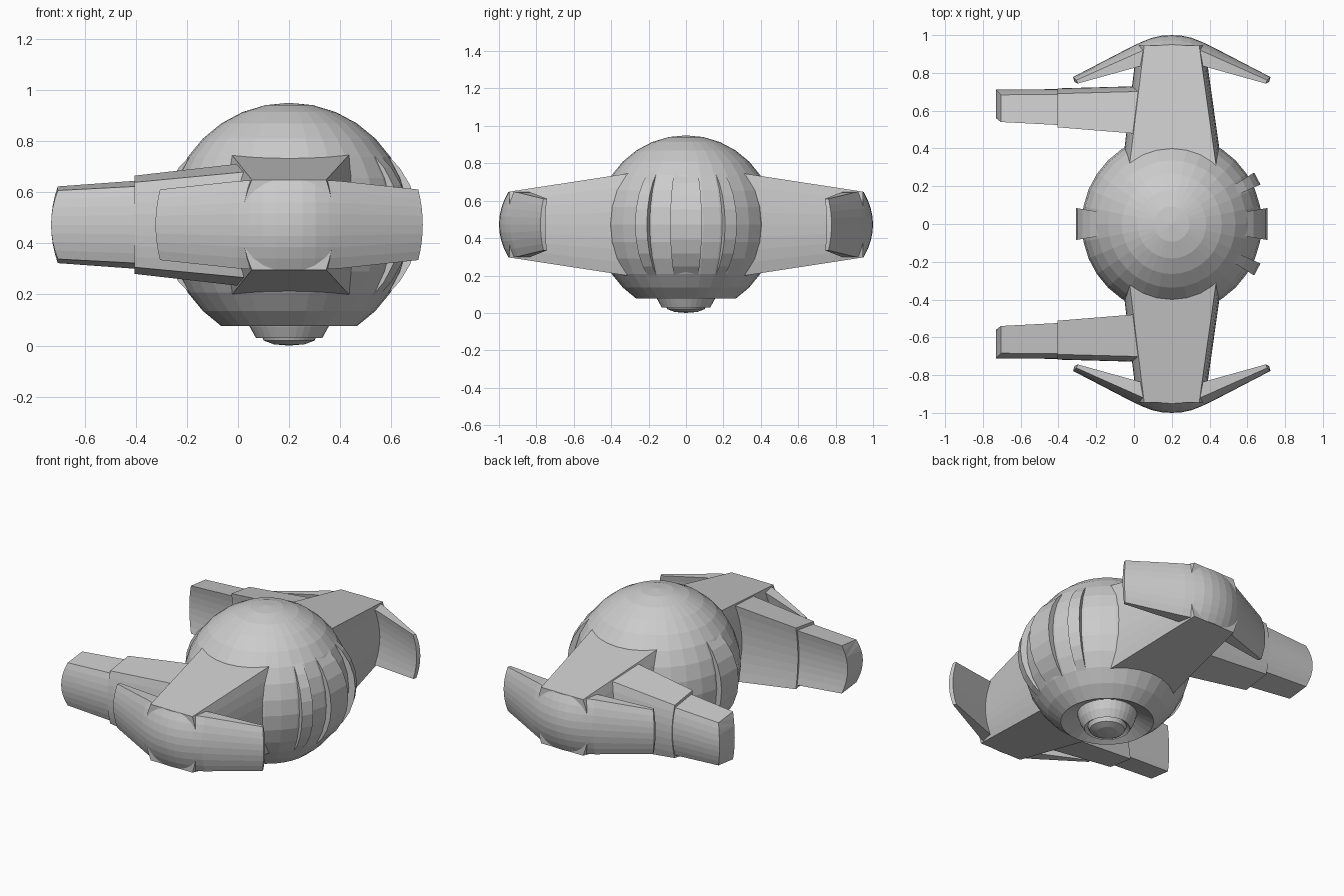
import bpy, bmesh
from math import sin, cos, pi, radians
from mathutils import Vector

if "Cube" in bpy.data.objects:
    bpy.data.objects.remove(bpy.data.objects["Cube"])

CX, CZ = 0.2, 0.4725          # body centre
T = [i / 4 - 1 for i in range(9)]  # steps up a curved side


def bow(t):
    return 1 - t * t


def loft(name, rings, mirror=False, capped=True):
    """Skin a list of equal-length closed rings, optionally mirrored across y."""
    bm = bmesh.new()
    vs = [[bm.verts.new(p) for p in r] for r in rings]
    n = len(rings[0])
    for a, b in zip(vs, vs[1:]):
        for i in range(n):
            j = (i + 1) % n
            bm.faces.new((a[i], a[j], b[j], b[i]))
    if capped:
        bm.faces.new(vs[0])
        bm.faces.new(vs[-1])
    bmesh.ops.remove_doubles(bm, verts=bm.verts, dist=1e-5)
    bmesh.ops.recalc_face_normals(bm, faces=bm.faces)
    # split bent end faces cleanly
    bmesh.ops.triangulate(bm, faces=[f for f in bm.faces if len(f.verts) > 4])
    me = bpy.data.meshes.new(name)
    bm.to_mesh(me)
    bm.free()
    ob = bpy.data.objects.new(name, me)
    bpy.context.collection.objects.link(ob)
    if mirror:
        m = ob.modifiers.new("mirror", 'MIRROR')
        m.use_axis = (False, True, False)
    return ob


# spherical hull with open underside, recess and belly turret in one lathe profile
R = 0.477
profile = [(R * sin(pi * i / 16), CZ + R * cos(pi * i / 16)) for i in range(14)]
profile += [(0.17, 0.125), (0.155, 0.075), (0.13, 0.03), (0.11, 0.045),
            (0.10, 0.02), (0.06, 0.005), (0, 0)]
loft("hull", [[(CX + r * cos(2 * pi * k / 32), r * sin(2 * pi * k / 32), z)
               for k in range(32)] for r, z in profile], capped=False)


# raised ribs on the hull
def rib(name, a0, a1, mirror=False):
    rings = []
    for i in range(9):
        e = -36 + 9 * i
        ro = 0.514 - 0.04 * (e / 36) ** 2
        rings.append([(CX + r * cos(radians(e)) * cos(radians(a)),
                       r * cos(radians(e)) * sin(radians(a)),
                       CZ + r * sin(radians(e)))
                      for r, a in ((0.44, a0), (0.44, a1), (ro, a1), (ro, a0))])
    loft(name, rings, mirror)


rib("right_centre_rib", -9.5, 9.5)
rib("right_side_rib", 24, 32, True)
rib("left_rib", 170.5, 189.5)

# tapered wing roots, with bowed sides
rings = []
for y, x0, x1, h in ((0.25, -0.031, 0.443, 0.2825), (0.945, 0.054, 0.345, 0.176)):
    rings.append([(x1 + 0.03 * bow(t), y, CZ + h * t) for t in T] +
                 [(x0 - 0.038 * bow(t), y, CZ + h * t) for t in reversed(T)])
loft("wing_root", rings, True)

# swept outer shields: (distance from centre, outer edge y, bow, half height)
half = [(0, 0.95, 0.05, 0.175), (0.05, 0.947, 0.05, 0.175),
        (0.10, 0.937, 0.049, 0.175), (0.15, 0.92, 0.046, 0.174),
        (0.20, 0.898, 0.044, 0.171), (0.505, 0.762, 0.016, 0.138)]
rings = []
for s, d, yo, b, h in [(-1, *p) for p in reversed(half[1:])] + [(1, *p) for p in half]:
    yi = 0.882 - 0.274 * d
    xo = CX + s * d
    k = s * 0.035 * d
    rings.append([(xo + k * bow(t), yo + b * bow(t), CZ + h * t) for t in T] +
                 [(xo - s * 0.015 * d + k * bow(t), yi + b * 0.5 * bow(t), CZ + h * t)
                  for t in reversed(T)])
loft("outer_shield", rings, True)


# forward arms: (x, inner y, inner half height, outer y, outer half height, end bow)
def arm(name, sections):
    rings = []
    for x, yi, hi, yo, ho, e in sections:
        rings.append([(x - e * bow(t), yo + 0.028 * bow(t), CZ + ho * t) for t in T] +
                     [(x - e * bow(t), yi + 0.02 * bow(t), CZ + hi * t)
                      for t in reversed(T)])
    loft(name, rings, True)


arm("arm_tip", [(-0.705, 0.54, 0.15, 0.684, 0.134, 0.026),
                (-0.36, 0.522, 0.175, 0.686, 0.152, 0)])
arm("arm_base", [(-0.405, 0.512, 0.192, 0.69, 0.166, 0),
                 (0.04, 0.476, 0.243, 0.702, 0.208, 0)])
